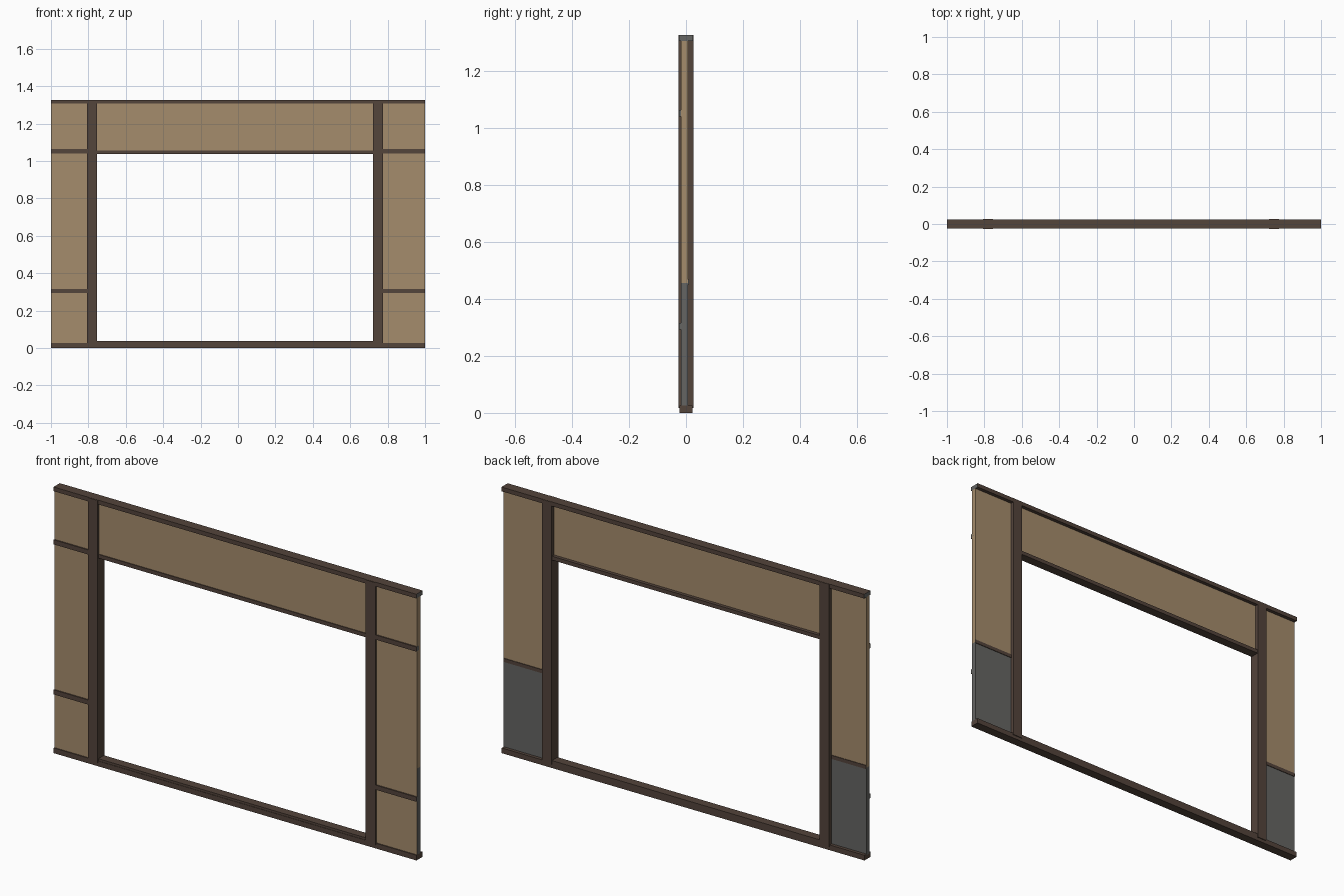
import bpy, bmesh

if "Cube" in bpy.data.objects:
    bpy.data.objects.remove(bpy.data.objects["Cube"])


def mat(name, rgb):
    m = bpy.data.materials.new(name)
    m.diffuse_color = (*rgb, 1)
    m.use_nodes = True
    m.node_tree.nodes["Principled BSDF"].inputs["Base Color"].default_value = m.diffuse_color
    return m


plaster = mat("tan_plaster", (0.376, 0.262, 0.150))
wood = mat("dark_wood", (0.088, 0.058, 0.044))
stone = mat("grey_stone", (0.130, 0.130, 0.124))


def box(name, x, y, z, m, end=None):
    """Box from ranges; 'end' optionally colours the faces lying at x = +-1."""
    bm = bmesh.new()
    bmesh.ops.create_cube(bm, size=1)
    for v in bm.verts:
        v.co = [r[0] if c < 0 else r[1] for c, r in zip(v.co, (x, y, z))]
    me = bpy.data.meshes.new(name)
    me.materials.append(m)
    if end:
        me.materials.append(end)
        for f in bm.faces:
            if abs(f.calc_center_median().x) > 0.999:
                f.material_index = 1
    bm.to_mesh(me)
    bm.free()
    ob = bpy.data.objects.new(name, me)
    bpy.context.collection.objects.link(ob)
    return ob


LP = (-0.808, -0.755)   # left post x range
RP = (0.723, 0.776)     # right post x range
OPEN = (LP[1], RP[0])

# Posts and long rails
box("left_post", LP, (-0.027, 0.027), (0.017, 1.326), wood)
box("right_post", RP, (-0.027, 0.027), (0.017, 1.326), wood)
box("top_rail", (-1, 1), (-0.024, 0.025), (1.306, 1.327), wood, stone)
box("bottom_rail", (-1, 1), (-0.023, 0.023), (0, 0.026), wood)

# Opening trim
box("sill", OPEN, (-0.021, 0.023), (0.02, 0.037), wood)
box("lintel", OPEN, (-0.022, 0.024), (1.037, 1.056), wood)
box("header_panel", OPEN, (-0.018, 0.007), (1.05, 1.31), plaster)

# Side wall bays
for side, x in (("left", (-1, LP[0])), ("right", (RP[1], 1))):
    box(side + "_upper_panel", x, (-0.018, 0.007), (0.456, 1.31), plaster)
    box(side + "_front_skin", x, (-0.018, -0.015), (0.02, 0.456), plaster, stone)
    box(side + "_stone_base", x, (-0.015, 0.007), (0.02, 0.456), stone)
    box(side + "_back_cap", x, (0.004, 0.010), (0.450, 0.468), wood, stone)
    for label, z in (("low", (0.293, 0.316)), ("high", (1.041, 1.064))):
        box(f"{side}_{label}_batten", x, (-0.024, -0.004), z, wood, stone)
